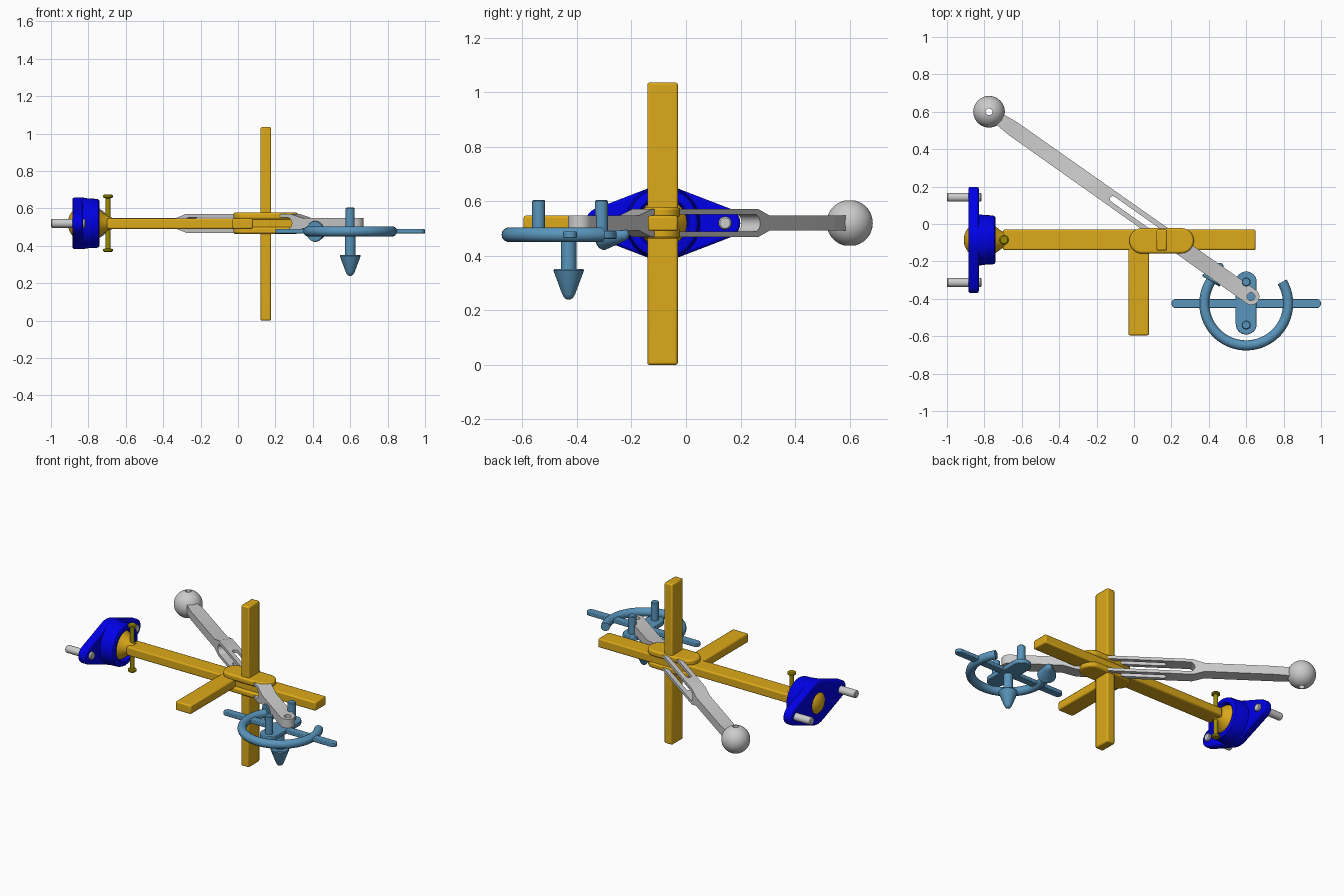
import bpy, bmesh
from math import sin, cos, pi, radians
from mathutils import Matrix, Vector
from mathutils.geometry import convex_hull_2d

if "Cube" in bpy.data.objects:
    bpy.data.objects.remove(bpy.data.objects["Cube"])


def material(name, rgb):
    m = bpy.data.materials.new(name)
    m.diffuse_color = (*rgb, 1)
    m.use_nodes = True
    m.node_tree.nodes["Principled BSDF"].inputs["Base Color"].default_value = m.diffuse_color
    return m


YELLOW = material("yellow", (0.72, 0.40, 0.01))
OLIVE = material("olive", (0.33, 0.26, 0.0))
NAVY = material("deep_blue", (0.0, 0.0, 0.80))
STEEL = material("steel_blue", (0.10, 0.30, 0.50))


def finish(name, bm, mat=None, matrix=None, bevel=0):
    bmesh.ops.recalc_face_normals(bm, faces=bm.faces)
    me = bpy.data.meshes.new(name)
    bm.to_mesh(me)
    bm.free()
    ob = bpy.data.objects.new(name, me)
    bpy.context.collection.objects.link(ob)
    if mat:
        me.materials.append(mat)
    if matrix:
        ob.matrix_world = matrix
    if bevel:
        b = ob.modifiers.new("bevel", 'BEVEL')
        b.width, b.segments, b.limit_method = bevel, 2, 'ANGLE'
        b.angle_limit = radians(40)
    smooth(ob)
    return ob


def smooth(ob):
    bpy.ops.object.select_all(action='DESELECT')
    ob.select_set(True)
    bpy.context.view_layer.objects.active = ob
    bpy.ops.object.shade_smooth_by_angle(angle=radians(35))


def hull(*circles, n=48):
    """Outline wrapped around circles (x, y, r)."""
    pts = [Vector((x + r * cos(2 * pi * i / n), y + r * sin(2 * pi * i / n)))
           for x, y, r in circles for i in range(n)]
    return [pts[i] for i in convex_hull_2d(pts)]


def prism(name, outline, lo, hi, mat=None, matrix=None, bevel=0):
    bm = bmesh.new()
    f = bm.faces.new([bm.verts.new((p[0], p[1], lo)) for p in outline])
    top = bmesh.ops.extrude_face_region(bm, geom=[f])["geom"]
    bmesh.ops.translate(bm, vec=(0, 0, hi - lo),
                        verts=[v for v in top if isinstance(v, bmesh.types.BMVert)])
    return finish(name, bm, mat, matrix, bevel)


def box(name, x, y, z, mat, bevel=0.008):
    return prism(name, [(x[0], y[0]), (x[1], y[0]), (x[1], y[1]), (x[0], y[1])],
                 z[0], z[1], mat, None, bevel)


def lathe(name, profile, loc, direction=(0, 0, 1), mat=None):
    """Revolve (radius, height) points about a direction through loc."""
    bm = bmesh.new()
    vs = [bm.verts.new((r, 0, h)) for r, h in profile]
    es = [bm.edges.new(p) for p in zip(vs, vs[1:])]
    bmesh.ops.spin(bm, geom=vs + es, axis=(0, 0, 1), cent=(0, 0, 0),
                   angle=2 * pi, steps=40, use_duplicate=False)
    bmesh.ops.remove_doubles(bm, verts=bm.verts, dist=1e-5)
    rot = Vector((0, 0, 1)).rotation_difference(Vector(direction)).to_matrix().to_4x4()
    return finish(name, bm, mat, Matrix.Translation(loc) @ rot)


def rod(name, r, lo, hi, loc, direction=(0, 0, 1), mat=None):
    c = r * 0.2
    return lathe(name, [(0, lo), (r - c, lo), (r, lo + c), (r, hi - c), (r - c, hi), (0, hi)],
                 loc, direction, mat)


def boolean(ob, cutter, op):
    m = ob.modifiers.new("cut", 'BOOLEAN')
    m.object, m.operation, m.solver = cutter, op, 'EXACT'
    bpy.context.view_layer.objects.active = ob
    bpy.ops.object.modifier_apply(modifier=m.name)
    bpy.data.objects.remove(cutter)


CY, CZ = -0.085, 0.52

# Yellow frame: post, long beam, side arm and the hub plates
box("vertical_post", (0.12, 0.177), (-0.142, -0.03), (0, 1.035), YELLOW)
box("long_beam", (-0.70, 0.65), (-0.14, -0.03), (0.49, 0.547), YELLOW)
box("side_arm", (-0.03, 0.08), (-0.595, -0.06), (0.49, 0.547), YELLOW)
hub = hull((0.043, -0.09, 0.068), (0.252, -0.09, 0.068))
prism("hub_top_plate", hub, 0.54, 0.578, YELLOW, None, 0.01)
prism("hub_bottom_plate", hub, 0.463, 0.50, YELLOW, None, 0.01)

# Ball joint at the end of the beam
ball = [(0.1 * sin(a), -0.1 * cos(a)) for a in [pi * i / 20 for i in range(16)]]
lathe("joint_ball", ball + [(0.052, 0.095), (0.04, 0.115), (0.032, 0.135), (0, 0.135)],
      (-0.81, CY, CZ), (1, 0, 0), YELLOW)

# Cross pin with two heads
lathe("cross_pin", [(0, -0.153), (0.02, -0.153), (0.026, -0.147), (0.026, -0.138),
                    (0.014, -0.134), (0.014, 0.134), (0.026, 0.138), (0.026, 0.147),
                    (0.02, 0.153), (0, 0.153)], (-0.695, CY, CZ), (0, 0, 1), OLIVE)

# Wall flange with raised socket and two mounting bolts
to_x = Matrix(((0, 0, 1, 0), (1, 0, 0, 0), (0, 1, 0, 0), (0, 0, 0, 1)))
prism("wall_flange", hull((CY, CZ, 0.138), (CY - 0.228, CZ, 0.056), (CY + 0.228, CZ, 0.056)),
      -0.885, -0.83, NAVY, to_x, 0.01)
lathe("flange_socket", [(0, -0.85), (0.137, -0.85), (0.137, -0.825), (0.133, -0.80),
                        (0.131, -0.755), (0.127, -0.745), (0.118, -0.74), (0.098, -0.74),
                        (0.09, -0.75), (0.086, -0.78), (0, -0.78)], (0, CY, CZ), (1, 0, 0), NAVY)
for side in (-1, 1):
    rod("mounting_bolt", 0.024, -1.0, -0.815, (0, CY + side * 0.228, CZ), (1, 0, 0))

# Forked grey lever: side profile, rounded plan, gap, slot and end hole
place = Matrix.Translation((-0.775, 0.6, CZ)) @ Matrix.Rotation(radians(-35.2), 4, 'Z')
on_side = place @ Matrix.Rotation(pi / 2, 4, 'X')
upper = [(0.03, 0.028), (0.57, 0.028), (0.64, 0.051), (1.32, 0.051), (1.40, 0.028), (1.8, 0.028)]
lever = prism("forked_lever", upper + [(t, -z) for t, z in reversed(upper)],
              -0.1, 0.1, None, on_side)
bpy.context.view_layer.update()
cuts = [
    (prism("plan", hull((0.03, 0, 0.03), (0.16, 0, 0.041), (1.715, 0, 0.044)), -0.2, 0.2, None, place), 'INTERSECT'),
    (prism("gap", hull((0.66, 0, 0.031), (1.30, 0, 0.031)), -0.15, 0.15, None, on_side), 'DIFFERENCE'),
    (prism("slot", hull((0.81, 0, 0.016), (1.20, 0, 0.016)), -0.25, 0.25, None, place), 'DIFFERENCE'),
    (prism("hole", hull((1.714, 0, 0.021)), -0.25, 0.25, None, place), 'DIFFERENCE'),
]
bpy.context.view_layer.update()
for cutter, op in cuts:
    boolean(lever, cutter, op)
smooth(lever)

# Lever knob, bored through vertically
bore = 0.018
start = 0.215
arc = [start + (pi - 2 * start) * i / 24 for i in range(25)]
knob = [(0.0845 * sin(a), -0.0845 * cos(a)) for a in arc]
lathe("lever_knob", knob + [knob[0]], (-0.775, 0.6, CZ))

# Steel blue handle: crossbar, centre plate, pins and downward point
RX, RY, RZ = 0.6, -0.425, 0.477
prism("handle_crossbar", hull((0.225, RY, 0.025), (0.975, RY, 0.025)), 0.465, 0.489, STEEL, None, 0.004)
prism("handle_plate", hull((RX, -0.31, 0.056), (RX, -0.535, 0.056)), 0.462, 0.49, STEEL, None, 0.004)
for y in (-0.31, -0.54):
    rod("handle_pin", 0.024, 0.47, 0.605, (RX, y, 0), (0, 0, 1), STEEL)
arrow = [(0, 0), (0.053, 0), (0.056, 0.006), (0.024, 0.092), (0.016, 0.106), (0.007, 0.112), (0, 0.113)]
rod("point_shaft", 0.028, 0.34, 0.485, (RX, RY - 0.005, 0), (0, 0, 1), STEEL)
lathe("point_tip", arrow, (RX, RY - 0.005, 0.352), (0, 0, -1), STEEL)

# Open ring with an arrow head on its left end
a0, a1, R = radians(148), radians(391), 0.224
cu = bpy.data.curves.new("handle_ring", 'CURVE')
cu.dimensions, cu.bevel_depth, cu.bevel_resolution, cu.use_fill_caps = '3D', 0.027, 5, True
sp = cu.splines.new('POLY')
sp.points.add(60)
for i, p in enumerate(sp.points):
    a = a0 + (a1 - a0) * i / 60
    p.co = (RX + R * cos(a), RY + R * sin(a), RZ, 1)
cu.materials.append(STEEL)
ring = bpy.data.objects.new("handle_ring", cu)
bpy.context.collection.objects.link(ring)
bpy.ops.object.select_all(action='DESELECT')
ring.select_set(True)
bpy.context.view_layer.objects.active = ring
bpy.ops.object.convert(target='MESH')
smooth(bpy.context.object)
lathe("ring_arrow_head", arrow, (RX + R * cos(a0), RY + R * sin(a0), RZ),
      (sin(a0), -cos(a0), 0), STEEL)
